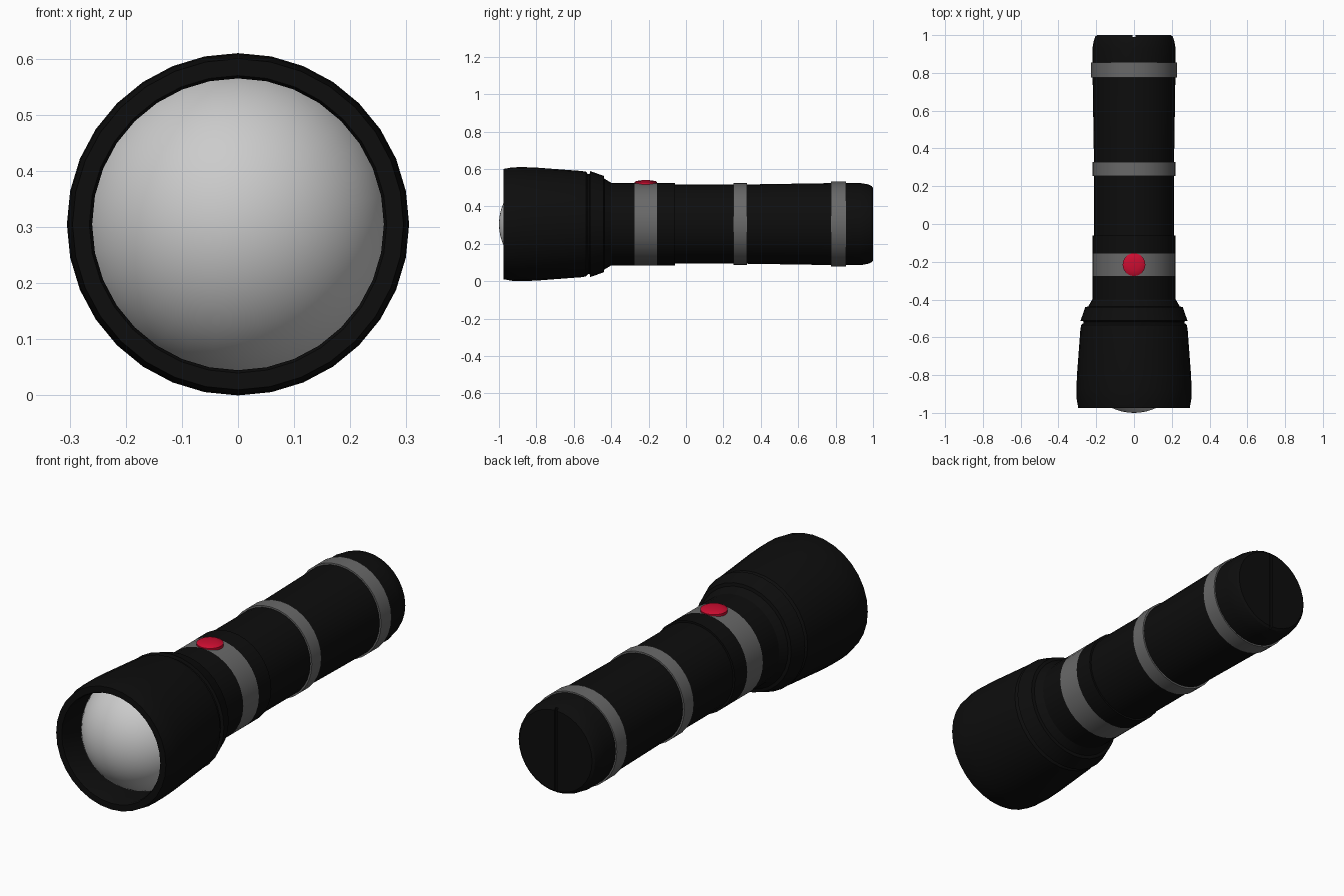
import bpy, bmesh
from math import sin, cos, pi, radians, sqrt
from mathutils import Matrix

if "Cube" in bpy.data.objects:
    bpy.data.objects.remove(bpy.data.objects["Cube"])

AXIS_Z = 0.305
SIDES = 32


def material(name, rgb):
    m = bpy.data.materials.new(name)
    m.diffuse_color = (*rgb, 1)
    m.use_nodes = True
    m.node_tree.nodes["Principled BSDF"].inputs["Base Color"].default_value = m.diffuse_color
    return m


BLACK = material("black_rubber", (0.004, 0.004, 0.004))
GREY = material("grey_metal", (0.14, 0.14, 0.14))
RED = material("red_button", (0.6, 0.004, 0.03))


def lathe(name, profile, mat=None, closed=False, sides=SIDES, upright=False, at=(0, 0, AXIS_Z)):
    """Turn (radius, distance) points around the y axis, or the z axis if upright."""
    bm = bmesh.new()
    rings = []
    for r, d in profile:
        if r == 0:
            rings.append([bm.verts.new((0, 0, d))])
        else:
            rings.append([bm.verts.new((r * cos(2 * pi * i / sides), r * sin(2 * pi * i / sides), d))
                          for i in range(sides)])
    pairs = list(zip(rings, rings[1:]))
    if closed:
        pairs.append((rings[-1], rings[0]))
    for a, b in pairs:
        for i in range(sides):
            j = (i + 1) % sides
            quad = [a[i % len(a)], a[j % len(a)], b[j % len(b)], b[i % len(b)]]
            bm.faces.new(list(dict.fromkeys(quad)))
    if not upright:
        bm.transform(Matrix.Rotation(radians(-90), 4, 'X'))
    bmesh.ops.recalc_face_normals(bm, faces=bm.faces)
    mesh = bpy.data.meshes.new(name)
    bm.to_mesh(mesh)
    bm.free()
    ob = bpy.data.objects.new(name, mesh)
    ob.location = at
    bpy.context.collection.objects.link(ob)
    if mat:
        mesh.materials.append(mat)
    bpy.ops.object.select_all(action='DESELECT')
    ob.select_set(True)
    bpy.context.view_layer.objects.active = ob
    bpy.ops.object.shade_smooth_by_angle(angle=radians(30))
    return ob


def band(name, y0, y1, r, mat=GREY):
    return lathe(name, [(r - 0.03, y0), (r, y0), (r, y1), (r - 0.03, y1)], mat, closed=True)


# Flared head with recessed cup, groove and stepped collar
lathe("head", [(0, -0.80), (0.26, -0.80), (0.26, -0.965), (0.265, -0.975), (0.295, -0.975),
               (0.303, -0.93), (0.305, -0.88), (0.302, -0.80), (0.284, -0.56), (0.28, -0.535),
               (0.268, -0.525), (0.268, -0.515), (0.283, -0.512), (0.258, -0.44),
               (0.243, -0.437), (0.221, -0.40), (0.221, -0.275), (0, -0.275)], BLACK)

# Domed lens inside the cup
R = 0.277
dome = [(0.26 * sin(pi / 2 * i / 12)) for i in range(13)]
lathe("lens", [(r, -1.0 + R - sqrt(R * R - r * r)) for r in dome])

# Switch section and long grip
band("switch_band", -0.275, -0.155, 0.221)
lathe("grip", [(0, -0.155), (0.221, -0.155), (0.221, -0.06), (0.212, -0.06), (0.212, 0.25),
               (0.212, 0.33), (0.219, 0.775), (0, 0.775)], BLACK)
band("middle_band", 0.253, 0.327, 0.22)
band("tail_band", 0.775, 0.855, 0.227)

# Tail cap with a thin slot across its end
cap = lathe("tail_cap", [(0, 0.78), (0.22, 0.78), (0.22, 0.93), (0.213, 0.97),
                         (0.205, 0.992), (0.195, 1.0), (0, 1.0)], BLACK)
bpy.ops.mesh.primitive_cube_add(size=1, location=(0, 1.0, AXIS_Z))
cutter = bpy.context.object
cutter.name = "slot_cutter"
cutter.scale = (0.014, 0.02, 0.6)
cutter.hide_render = True
cutter.hide_set(True)
cut = cap.modifiers.new("slot", 'BOOLEAN')
cut.operation = 'DIFFERENCE'
cut.solver = 'EXACT'
cut.object = cutter

# Red push button on top
lathe("button", [(0, 0.49), (0.06, 0.49), (0.06, 0.53), (0.052, 0.535), (0.03, 0.539), (0, 0.541)],
      RED, upright=True, at=(0, -0.215, 0))
